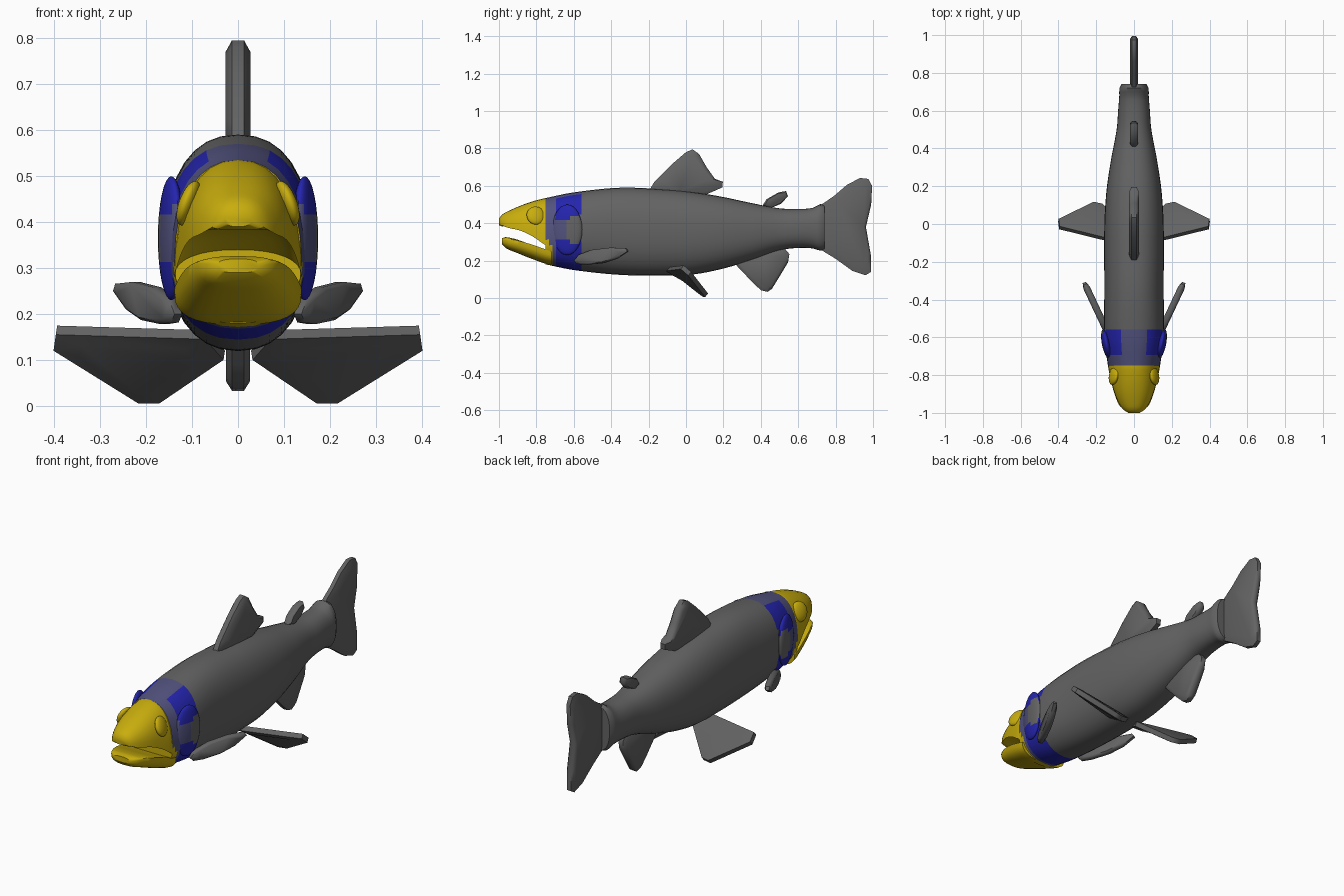
import bpy, bmesh, math
from mathutils import Vector, Matrix

if "Cube" in bpy.data.objects:
    bpy.data.objects.remove(bpy.data.objects["Cube"])


def material(name, rgb):
    m = bpy.data.materials.new(name)
    m.diffuse_color = (*rgb, 1)
    m.use_nodes = True
    m.node_tree.nodes["Principled BSDF"].inputs["Base Color"].default_value = m.diffuse_color
    return m


MATS = [material("grey", (0.125, 0.125, 0.125)),
        material("yellow", (0.58, 0.42, 0.004)),
        material("blue", (0.018, 0.018, 0.43)),
        material("blue_grey", (0.085, 0.085, 0.21))]
GREY, YELLOW, BLUE, BLUE_GREY = range(4)


def finish(name, bm, paint, angle=40):
    bmesh.ops.recalc_face_normals(bm, faces=bm.faces[:])
    for f in bm.faces:
        f.material_index = paint(f.calc_center_median()) if callable(paint) else paint
    me = bpy.data.meshes.new(name)
    bm.to_mesh(me)
    bm.free()
    for m in MATS:
        me.materials.append(m)
    ob = bpy.data.objects.new(name, me)
    bpy.context.collection.objects.link(ob)
    bpy.context.view_layer.objects.active = ob
    ob.select_set(True)
    bpy.ops.object.shade_smooth_by_angle(angle=math.radians(angle))
    ob.select_set(False)
    return ob


def resample(keys, step):
    """Smooth cubic interpolation of the section table along y."""
    def slope(i, k):
        a, b = keys[max(i - 1, 0)], keys[min(i + 1, len(keys) - 1)]
        return (b[k] - a[k]) / (b[0] - a[0])
    out = [keys[0]]
    for i in range(len(keys) - 1):
        a, b = keys[i], keys[i + 1]
        h = b[0] - a[0]
        n = max(1, round(h / step))
        for j in range(1, n + 1):
            t = j / n
            row = [a[0] + h * t]
            for k in range(1, 5):
                row.append((2*t**3 - 3*t*t + 1) * a[k] + (t**3 - 2*t*t + t) * h * slope(i, k)
                           + (3*t*t - 2*t**3) * b[k] + (t**3 - t*t) * h * slope(i + 1, k))
            out.append(row)
    return out


def loft(name, keys, paint, step=0.02, sides=32, power=2.3):
    """Sections are (y, top, height of widest point, bottom, half width)."""
    bm = bmesh.new()
    rings = []
    for y, top, mid, bot, w in resample(keys, step):
        ring = []
        for i in range(sides):
            a = 2 * math.pi * i / sides
            c, s = math.cos(a), math.sin(a)
            x = w * math.copysign(abs(c) ** (2 / power), c)
            z = mid + (top - mid if s > 0 else mid - bot) * math.copysign(abs(s) ** (2 / power), s)
            ring.append(bm.verts.new((x, y, z)))
        rings.append(ring)
    for a, b in zip(rings, rings[1:]):
        for i in range(sides):
            j = (i + 1) % sides
            bm.faces.new((a[i], a[j], b[j], b[i]))
    bm.faces.new(rings[0])
    bm.faces.new(rings[-1])
    return finish(name, bm, paint)


def fin(name, pts, thick, edge=0.5, inset=0.82):
    """Pillow-like plate: thick inset outline, thinner rim."""
    pts = [Vector(p) for p in pts]
    mid = sum(pts, Vector()) / len(pts)
    n = sum(((p - mid).cross(q - mid) for p, q in zip(pts, pts[1:] + pts[:1])), Vector()).normalized()
    bm = bmesh.new()
    layers = []
    for scale, t in ((inset, thick), (1, thick * edge), (1, -thick * edge), (inset, -thick)):
        layers.append([bm.verts.new(mid + (p - mid) * scale + n * t) for p in pts])
    for a, b in zip(layers, layers[1:]):
        for i in range(len(pts)):
            j = (i + 1) % len(pts)
            bm.faces.new((a[i], a[j], b[j], b[i]))
    bm.faces.new(layers[0])
    bm.faces.new(layers[-1])
    return finish(name, bm, GREY, 50)


def ellipsoid(name, loc, radii, rot, paint):
    bm = bmesh.new()
    m = Matrix.Translation(loc) @ rot @ Matrix.Diagonal((*radii, 1))
    bmesh.ops.create_uvsphere(bm, u_segments=24, v_segments=16, radius=1, matrix=m)
    return finish(name, bm, paint)


def collar(c):
    """Colour rule for the band between head and trunk."""
    if c.y < -0.742 or (c.y < -0.72 and c.z < 0.3):
        return YELLOW
    if c.y > -0.565:
        return GREY
    if abs(c.x) < 0.075 and c.z > 0.48:
        return BLUE_GREY
    if ((c.y + 0.595) / 0.05) ** 2 + ((c.z - 0.365) / 0.075) ** 2 < 1:
        return GREY
    if c.y > -0.7 and (c.z > 0.41 or c.z < 0.31):
        return BLUE
    return BLUE_GREY


# Trunk, from the back of the mouth to the tail root
loft("body", [
    (-0.75, 0.535, 0.31, 0.18, 0.138), (-0.6, 0.565, 0.35, 0.15, 0.158),
    (-0.35, 0.59, 0.36, 0.124, 0.157), (-0.1, 0.58, 0.355, 0.12, 0.158),
    (0.05, 0.565, 0.35, 0.128, 0.155), (0.2, 0.54, 0.35, 0.158, 0.143),
    (0.35, 0.508, 0.355, 0.203, 0.12), (0.5, 0.48, 0.365, 0.255, 0.092),
    (0.6, 0.476, 0.37, 0.268, 0.084), (0.68, 0.483, 0.375, 0.265, 0.078),
    (0.72, 0.503, 0.378, 0.253, 0.077), (0.74, 0.495, 0.378, 0.262, 0.066)], collar)

# Upper head with arched palate, and lower jaw
loft("upper_head", [
    (-1.0, 0.425, 0.405, 0.39, 0.03), (-0.985, 0.445, 0.39, 0.383, 0.055),
    (-0.95, 0.465, 0.375, 0.388, 0.08), (-0.89, 0.492, 0.362, 0.385, 0.105),
    (-0.82, 0.517, 0.33, 0.37, 0.124), (-0.75, 0.535, 0.282, 0.34, 0.138),
    (-0.73, 0.535, 0.28, 0.33, 0.136)], YELLOW)
loft("lower_jaw", [
    (-0.985, 0.32, 0.305, 0.29, 0.045), (-0.965, 0.326, 0.31, 0.268, 0.075),
    (-0.9, 0.312, 0.306, 0.24, 0.103), (-0.83, 0.285, 0.288, 0.212, 0.122),
    (-0.75, 0.255, 0.26, 0.183, 0.137), (-0.72, 0.25, 0.25, 0.177, 0.139)], YELLOW, power=2.7)

# Midline fins, outlined as (y, z)
MIDLINE = {
    "dorsal_fin": (0.027, [(-0.2, 0.57), (-0.17, 0.62), (-0.07, 0.72), (0, 0.78), (0.035, 0.795),
                           (0.07, 0.77), (0.11, 0.7), (0.155, 0.637), (0.197, 0.622),
                           (0.195, 0.592), (0.1, 0.55), (-0.05, 0.55)]),
    "adipose_fin": (0.02, [(0.41, 0.495), (0.43, 0.528), (0.495, 0.565), (0.535, 0.572),
                           (0.545, 0.545), (0.51, 0.505), (0.45, 0.48)]),
    "anal_fin": (0.026, [(0.26, 0.185), (0.35, 0.09), (0.4, 0.042), (0.435, 0.033), (0.46, 0.05),
                         (0.5, 0.115), (0.545, 0.19), (0.553, 0.235), (0.52, 0.275), (0.4, 0.25)]),
    "tail_fin": (0.022, [(0.71, 0.265), (0.8, 0.21), (0.89, 0.145), (0.96, 0.122), (0.99, 0.14),
                         (0.99, 0.22), (0.962, 0.38), (0.99, 0.5), (0.995, 0.6), (0.975, 0.637),
                         (0.93, 0.642), (0.86, 0.605), (0.79, 0.545), (0.71, 0.49)]),
}
for name, (thick, outline) in MIDLINE.items():
    fin(name, [(0, y, z) for y, z in outline], thick)

# Outline of the pectoral fin as (y, z), and pelvic fin in space
PECTORAL = [(-0.595, 0.2), (-0.57, 0.232), (-0.5, 0.258), (-0.4, 0.27), (-0.32, 0.266),
            (-0.31, 0.25), (-0.37, 0.21), (-0.44, 0.187), (-0.53, 0.178), (-0.58, 0.182)]
PELVIC = [(0.07, -0.1, 0.155), (0.395, -0.02, 0.165), (0.4, 0.02, 0.13),
          (0.215, 0.11, 0.015), (0.17, 0.1, 0.015), (0.03, -0.02, 0.11)]

for side, s in (("left", -1), ("right", 1)):
    fin(side + "_pectoral_fin", [(s * (0.137 + 0.47 * (y + 0.58)), y, z) for y, z in PECTORAL], 0.018)
    fin(side + "_pelvic_fin", [(s * x, y, z) for x, y, z in PELVIC], 0.018, 0.7, 0.7)
    # Eye, leaning with the cheek
    lean = Matrix.Rotation(s * 0.2, 4, 'Z') @ Matrix.Rotation(-s * 0.35, 4, 'Y')
    ellipsoid(side + "_eye", (s * 0.107, -0.803, 0.441), (0.02, 0.05, 0.051), lean, YELLOW)
    # Gill cover, flaring outward to the rear
    flare = Matrix.Rotation(-s * 0.2, 4, 'Z')
    ellipsoid(side + "_gill_cover", (s * 0.145, -0.635, 0.365), (0.025, 0.082, 0.135), flare, collar)
